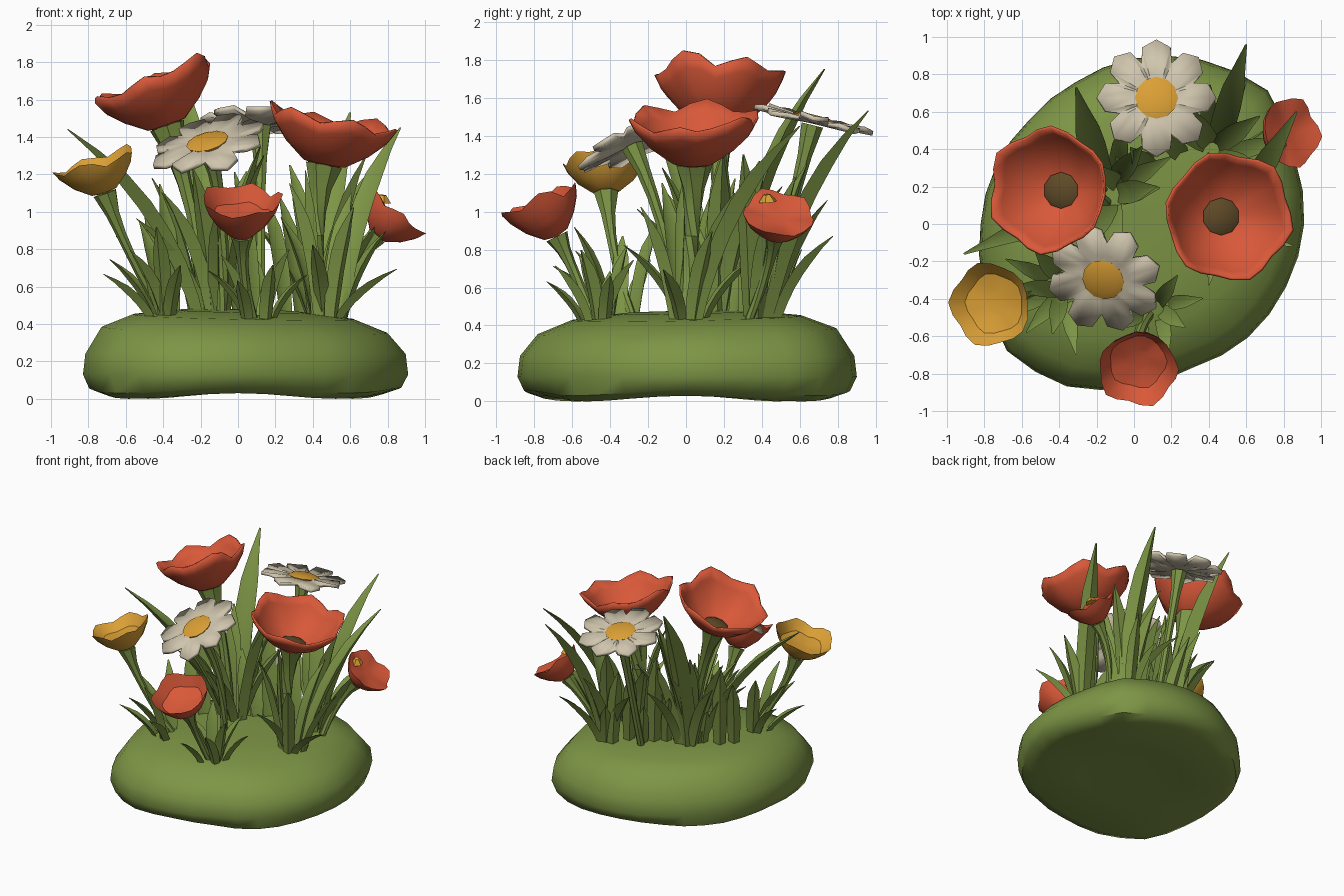
import bpy, bmesh, math, random
from mathutils import Vector, Matrix

if "Cube" in bpy.data.objects:
    bpy.data.objects.remove(bpy.data.objects["Cube"])

random.seed(4)
TAU = 2 * math.pi


def material(name, rgb):
    m = bpy.data.materials.new(name)
    m.diffuse_color = (*rgb, 1)
    m.use_nodes = True
    m.node_tree.nodes["Principled BSDF"].inputs["Base Color"].default_value = m.diffuse_color
    return m


GREEN = material("leaf green", (0.205, 0.30, 0.06))
RED = material("poppy red", (0.69, 0.098, 0.04))
YELLOW = material("golden yellow", (0.71, 0.35, 0.036))
WHITE = material("cream white", (0.63, 0.56, 0.42))
BROWN = material("dark brown", (0.114, 0.069, 0.021))


def finish(name, rings, mat, caps=(True, True), thickness=0, matrix=None, angle=35):
    """Loft closed rings of points into an object."""
    bm = bmesh.new()
    vs = [[bm.verts.new(p) for p in r] for r in rings]
    n = len(rings[0])
    for a, b in zip(vs, vs[1:]):
        for i in range(n):
            j = (i + 1) % n
            bm.faces.new((a[i], a[j], b[j], b[i]))
    if caps[0]:
        bm.faces.new(vs[0][::-1])
    if caps[1]:
        bm.faces.new(vs[-1])
    bmesh.ops.remove_doubles(bm, verts=bm.verts, dist=0.0005)
    bmesh.ops.recalc_face_normals(bm, faces=bm.faces)
    if matrix:
        bm.transform(matrix)
    me = bpy.data.meshes.new(name)
    bm.to_mesh(me)
    bm.free()
    me.materials.append(mat)
    ob = bpy.data.objects.new(name, me)
    bpy.context.collection.objects.link(ob)
    if thickness:
        s = ob.modifiers.new("thickness", 'SOLIDIFY')
        s.thickness = thickness
        s.offset = 0
    bpy.ops.object.select_all(action='DESELECT')
    ob.select_set(True)
    bpy.context.view_layer.objects.active = ob
    bpy.ops.object.shade_smooth_by_angle(angle=math.radians(angle))


def circle(r, z, n):
    return [Vector((r * math.cos(i * TAU / n), r * math.sin(i * TAU / n), z)) for i in range(n)]


def curve(a, c, b, t):
    return a * (1 - t) ** 2 + c * 2 * t * (1 - t) + b * t * t


def placed(pos, axis):
    q = Vector(axis).normalized().to_track_quat('Z', 'Y')
    return Matrix.Translation(Vector(pos)) @ q.to_matrix().to_4x4()


# Mound: irregular outline swept through a cushion profile
outline = [0.91, 0.93, 1.01, 0.95, 0.885, 0.82, 0.79, 0.80,
           0.82, 0.87, 0.96, 0.94, 0.87, 0.83, 0.86, 0.88]
profile = [(0.45, 0.04), (0.86, 0.0), (0.96, 0.03), (1.0, 0.13), (0.985, 0.24),
           (0.88, 0.36), (0.68, 0.43), (0.38, 0.46), (0.1, 0.46)]
rings = []
for k, (s, z) in enumerate(profile):
    ring = []
    for i in range(32):
        a = i * TAU / 32
        r = (outline[i // 2] + outline[((i + 1) // 2) % 16]) / 2 * s
        x, y = r * math.cos(a), r * math.sin(a)
        lift = 0.015 * (1 + math.cos(4 * a)) if k in (1, 2) else 0
        if k > 4:
            lift = 0.025 * (y - x) + 0.01
        ring.append((x, y, z + lift))
    rings.append(ring)
finish("mound", rings, GREEN, angle=50)


# Stem with a flared receptacle under the flower
def stem(name, base, end, axis, r, flare):
    a, b, ax = Vector((*base, 0.36)), Vector(end), Vector(axis).normalized()
    c = b - ax * (b - a).length * 0.5
    rings = []
    for i in range(8):
        t = i / 7
        rad = r + (flare - r) * t ** 7
        m = placed(curve(a, c, b, t), (c - a) * (1 - t) + (b - c) * t)
        rings.append([m @ p for p in circle(rad, 0, 7)])
    finish(name + "_stem", rings, GREEN)


# Cup shaped flower with wavy petal edge; a filled cup has inner petals closing its mouth
def cup(name, base, end, axis, R, h, petals, mat, heart, r, fill=None):
    n = petals * 4
    phase = random.random() * TAU
    tall = [random.uniform(-0.1, 0.1) for _ in range(petals)]
    shape = [(0.06, 0), (0.32, 0.05), (0.66, 0.36), (0.9, 0.7), (1.0, 0.95)]
    if fill:
        shape += [(0.72, 0.95 * fill + 0.1), (0.3, 0.95 * fill)]
    rings = []
    for f, z in shape:
        ring = []
        for i in range(n):
            a = i * TAU / n + phase
            wave = -math.cos(i * TAU / 4)  # notch between petals, crest on each petal
            rad = R * f * (1 + 0.05 * wave)
            ring.append((rad * math.cos(a), rad * math.sin(a),
                         h * (z + f ** 3 * (0.09 * wave + tall[i // 4]))))
        rings.append(ring)
    m = placed(end, axis)
    finish(name + "_petals", rings, mat, (True, bool(fill)), 0 if fill else 0.014, m)
    if heart:
        rr, z0 = R * 0.3, h * 0.95 * (fill or 0)
        finish(name + "_heart", [circle(rr * 0.9, z0, 10), circle(rr, z0 + h * 0.12, 10),
                                 circle(rr * 0.6, z0 + h * 0.2, 10)], heart, matrix=m)
    stem(name, base, end, axis, r, R * 0.3)


# Flat daisy with eight notched petals
def daisy(name, base, pos, axis):
    jit = [random.uniform(-0.02, 0.025) for _ in range(8)]
    rings = []
    for f in (0.0, 0.4, 0.7, 1.0):
        ring = []
        for i in range(32):
            p, k = divmod(i, 4)
            a = p * TAU / 8 + (0, 0.27, TAU / 16, TAU / 8 - 0.27)[k]
            rad = (0.32, 0.285, 0.21, 0.285)[k]
            rr = 0.2 * f + (rad - 0.2) * max(0, f - 0.7) / 0.3
            petal = ((i + 1) // 4) % 8
            up = 0 if k == 2 else (jit[petal] + (0.006 if k else -0.006)) * f * f
            ring.append((rr * math.cos(a), rr * math.sin(a), up))
        rings.append(ring)
    m = placed(pos, axis)
    finish(name + "_petals", rings, WHITE, (False, False), 0.025, m)
    finish(name + "_heart", [circle(0.105, 0, 12), circle(0.115, 0.02, 12), circle(0.075, 0.035, 12)],
           YELLOW, matrix=m)
    stem(name, base, Vector(pos) - Vector(axis).normalized() * 0.02, axis, 0.028, 0.06)


cup("left_poppy", (-0.14, 0.1), (-0.38, 0.18, 1.46), (-0.32, 0, 0.94), 0.325, 0.28, 6, RED, BROWN, 0.034)
cup("right_poppy", (0.46, -0.02), (0.46, 0.04, 1.25), (0.19, 0, 0.98), 0.335, 0.27, 6, RED, BROWN, 0.04)
cup("yellow_cup", (-0.34, -0.25), (-0.71, -0.42, 1.1), (-0.33, -0.06, 0.94), 0.22, 0.18, 5, YELLOW, None, 0.024, 0.5)
cup("front_red_cup", (0.1, -0.46), (0.02, -0.68, 0.87), (0, -0.45, 0.89), 0.21, 0.22, 5, RED, None, 0.026, 0.5)
cup("side_red_cup", (0.52, 0.3), (0.74, 0.47, 0.87), (0.62, 0.12, 0.72), 0.185, 0.17, 5, RED, None, 0.024, 0.8)
daisy("back_daisy", (0.12, 0.38), (0.12, 0.67, 1.475), (0, 0.24, 0.97))
daisy("front_daisy", (-0.1, -0.05), (-0.16, -0.29, 1.36), (-0.24, -0.42, 0.87))
# Yellow inner petal peeking over the edge of the side cup
finish("side_cup_inner_petal", [circle(0.05, 0, 6), circle(0.02, 0.04, 6)], YELLOW,
       matrix=placed((0.77, 0.43, 1.05), (0.1, -0.1, 1)))


# Grass blade: keeled strip that arches outward, wider when taller
def blade(name, root, tip):
    b = Vector(tip)
    a = Vector((*root, 0.36))
    out = Vector((b.x - a.x, b.y - a.y, 0)).normalized()
    a += out * 0.06 + Vector((random.uniform(-0.03, 0.03), random.uniform(-0.03, 0.03), 0))
    d = b - a
    c = a + Vector((d.x * 0.22, d.y * 0.22, d.z * 0.62))
    side = Vector((-out.y, out.x, 0))
    w = 0.03 + 0.068 * b.z
    rings = []
    for i in range(8):
        t = i / 7
        f = min(0.7 + t, 1, 0.08 + 2.8 * (1 - t))
        p = curve(a, c, b, t)
        n = ((c - a) * (1 - t) + (b - c) * t).normalized().cross(side)
        s, k = side * w * f / 2, n * w * f * 0.2
        rings.append([p + s + k, p + k * 0.2, p - s + k, p - k * 1.3])
    finish(name, rings, GREEN, angle=50)


# Tall single blades that stand out of the clump
middle, right, back = (-0.13, 0.16), (0.48, 0.02), (0.42, 0.38)
for i, (root, tip) in enumerate([
        (middle, (-0.31, 0.73, 1.75)), (middle, (-0.91, -0.16, 1.44)), (middle, (0.12, 0.2, 1.35)),
        (right, (0.87, 0.6, 1.45)), (right, (0.36, 0, 1.22)), (back, (0.6, 0.96, 1.53))]):
    blade(f"tall_blade_{i + 1}", root, tip)


# Fans of shorter blades: the further a tip leans out, the lower it ends
def fan(name, root, count, heading, arc, reach, low, high):
    for i in range(count):
        a = math.radians(heading + arc * ((i + 0.5) / count - 0.5))
        u = (i * 0.62) % 1
        r = reach * (0.6 + 0.4 * u)
        tip = (root[0] + r * math.cos(a), root[1] + r * math.sin(a), high + (low - high) * u)
        blade(f"{name}_{i + 1}", root, tip)


fan("left_grass", (-0.36, -0.33), 7, 205, 170, 0.42, 0.62, 0.95)
fan("front_grass", (0.1, -0.46), 8, 270, 330, 0.31, 0.6, 0.82)
fan("right_grass", right, 8, 0, 330, 0.42, 0.62, 1.15)
fan("back_right_grass", back, 7, 65, 190, 0.46, 0.8, 1.3)
fan("middle_grass", middle, 12, 140, 290, 0.45, 0.95, 1.3)

# Row of broad upright blades filling the back of the clump
for i in range(11):
    t = i / 10
    x, y = -0.38 + 0.8 * t, -0.05 + 0.5 * t
    blade(f"back_row_{i + 1}", (x, y), (x - 0.12, y + 0.16, 1.0 + 0.22 * math.sin(i * 2.4)))
